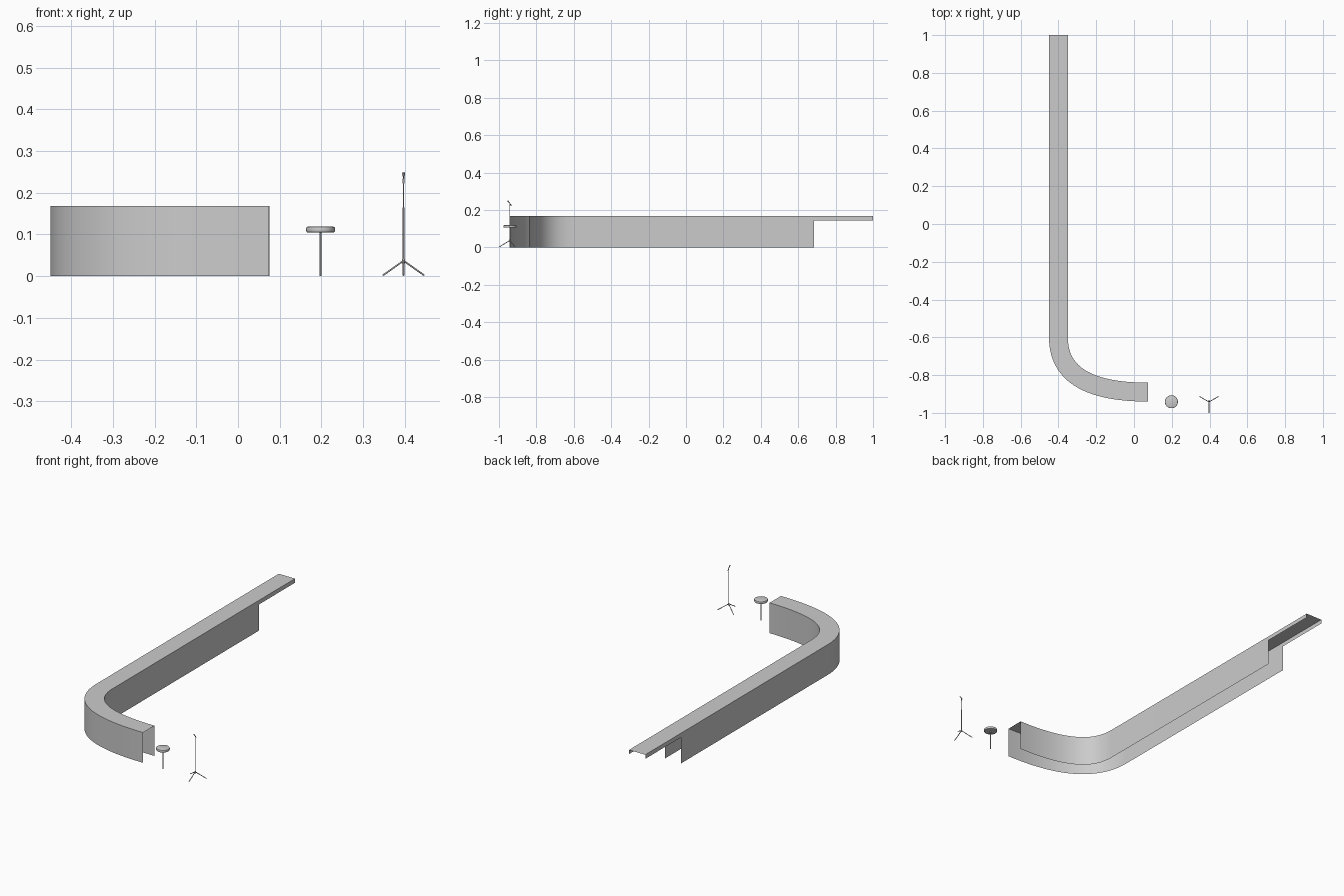
import bpy, bmesh, math
from mathutils import Vector
from mathutils.geometry import interpolate_bezier

if "Cube" in bpy.data.objects:
    bpy.data.objects.remove(bpy.data.objects["Cube"])


def finish(bm, name):
    me = bpy.data.meshes.new(name)
    bm.to_mesh(me)
    bm.free()
    ob = bpy.data.objects.new(name, me)
    bpy.context.collection.objects.link(ob)
    bpy.ops.object.select_all(action='DESELECT')
    ob.select_set(True)
    bpy.context.view_layer.objects.active = ob
    bpy.ops.object.shade_smooth_by_angle(angle=math.radians(35))
    return ob


def sweep(name, path, profile):
    """Sweep an open (side, z) profile along a flat path."""
    bm = bmesh.new()
    rows = []
    for i, p in enumerate(path):
        t = path[min(i + 1, len(path) - 1)] - path[max(i - 1, 0)]
        n = Vector((-t.y, t.x, 0)).normalized()
        rows.append([bm.verts.new(p + n * s + Vector((0, 0, z))) for s, z in profile])
    for a, b in zip(rows, rows[1:]):
        for j in range(len(profile) - 1):
            bm.faces.new((a[j], a[j + 1], b[j + 1], b[j]))
    return finish(bm, name)


def lathe(name, profile, base, tip=None, n=24):
    """Spin an (r, h) profile; h runs along base->tip (default up)."""
    base = Vector(base)
    axis = Vector(tip) - base if tip else Vector((0, 0, 1))
    q = axis.to_track_quat('Z', 'Y')
    bm = bmesh.new()
    vs = [bm.verts.new((r, 0, h)) for r, h in profile]
    es = [bm.edges.new(e) for e in zip(vs, vs[1:])]
    bmesh.ops.spin(bm, geom=vs + es, cent=(0, 0, 0), axis=(0, 0, 1),
                   angle=2 * math.pi, steps=n, use_merge=True)
    bmesh.ops.remove_doubles(bm, verts=bm.verts, dist=1e-5)
    bmesh.ops.recalc_face_normals(bm, faces=bm.faces)
    for v in bm.verts:
        v.co = q @ v.co + base
    return finish(bm, name)


def rod(name, a, b, r, r2=None, n=12):
    d = (Vector(b) - Vector(a)).length
    r2 = r if r2 is None else r2
    return lathe(name, [(0, 0), (r, 0), (r2, d), (0, d)], a, b, n)


# Counter: curved corner followed by a long straight run
W, TOP, LIP = 0.05, 0.168, 0.145
curve = interpolate_bezier(Vector((0.075, -0.89, 0)), Vector((-0.20, -0.89, 0)),
                           Vector((-0.40, -0.82, 0)), Vector((-0.40, -0.60, 0)), 32)
body = [Vector(p) for p in curve] + [Vector((-0.40, 0.685, 0))]
sweep("counter_body", body, [(-W, 0), (-W, TOP), (W, TOP), (W, 0)])

# Overhanging end of the counter top with shallow side lips
sweep("counter_overhang", [Vector((-0.40, 0.685, 0)), Vector((-0.40, 1, 0))],
      [(-W, LIP), (-W, TOP), (W, TOP), (W, LIP)])

# Stool
SX, SY = 0.198, -0.941
lathe("stool_seat", [(0, 0.107), (0.031, 0.107), (0.032, 0.105), (0.0335, 0.106),
                     (0.0345, 0.109), (0.0345, 0.115), (0.0335, 0.1175),
                     (0.031, 0.1185), (0, 0.1185)], (SX, SY, 0), n=32)
rod("stool_post", (SX, SY, 0), (SX, SY, 0.107), 0.0023)

# Microphone stand: tripod, two stage pole, tilted microphone
MX, MY = 0.397, -0.942
for k in range(3):
    a = math.radians(-90 + 120 * k)
    foot = (MX + 0.057 * math.cos(a), MY + 0.057 * math.sin(a), 0.002)
    rod(f"stand_leg_{k + 1}", (MX, MY, 0.037), foot, 0.002)
rod("stand_hub", (MX, MY, 0.030), (MX, MY, 0.041), 0.0035)
rod("stand_lower_pole", (MX, MY, 0.030), (MX, MY, 0.165), 0.0021)
rod("stand_upper_pole", (MX, MY, 0.165), (MX, MY, 0.232), 0.0014)
rod("stand_clip", (MX, MY, 0.222), (MX, MY, 0.234), 0.0024)
mic_a, mic_b = (MX, MY + 0.010, 0.224), (MX, MY - 0.012, 0.2495)
lathe("microphone", [(0, 0), (0.0014, 0), (0.002, 0.022), (0.003, 0.024),
                     (0.0034, 0.028), (0.0028, 0.032), (0, 0.0337)], mic_a, mic_b, 16)
